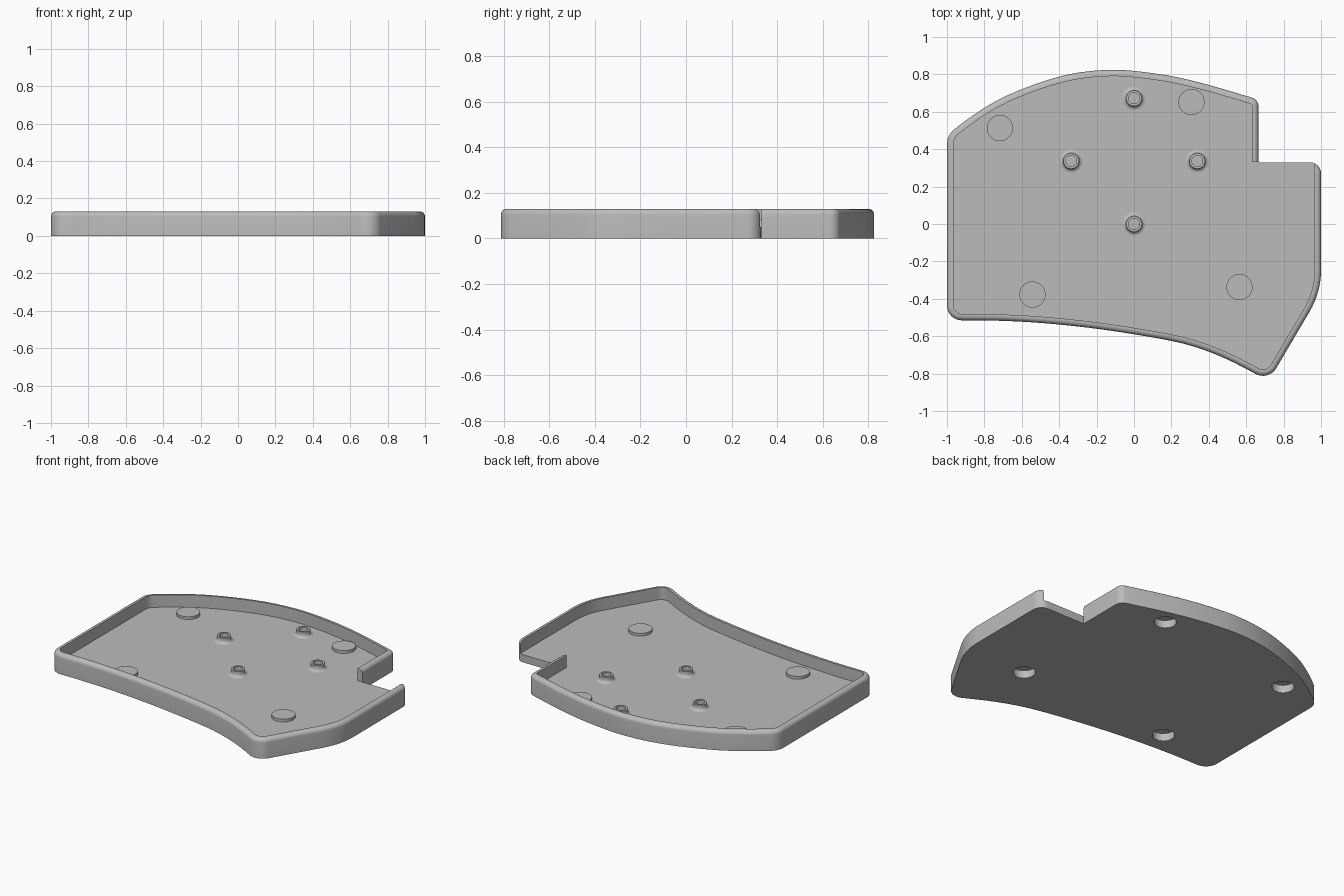
import bpy, bmesh, math
from mathutils import Vector

if "Cube" in bpy.data.objects:
    bpy.data.objects.remove(bpy.data.objects["Cube"], do_unlink=True)

FLOOR, TOP, WALL, ROUND = 0.05, 0.13, 0.034, 0.026

grey = bpy.data.materials.new("case grey")
grey.use_nodes = True
grey.diffuse_color = (0.5, 0.5, 0.5, 1)
grey.node_tree.nodes["Principled BSDF"].inputs["Base Color"].default_value = (0.5, 0.5, 0.5, 1)


def rounded(points, steps=8):
    """Round every corner by its own cut length; long cuts blend into a curve."""
    out = []
    for i, (x, y, cut) in enumerate(points):
        v = Vector((x, y))
        a = Vector(points[i - 1][:2]) - v
        b = Vector(points[(i + 1) % len(points)][:2]) - v
        if cut == 0:
            out.append(v)
            continue
        pa = v + a.normalized() * min(cut, a.length * 0.48)
        pb = v + b.normalized() * min(cut, b.length * 0.48)
        w = math.sin(a.angle(b) / 2)
        n = steps if cut < 1 else 3
        for k in range(n + 1):
            t = k / n
            c0, c1, c2 = (1 - t) ** 2, 2 * t * (1 - t) * w, t * t
            out.append((pa * c0 + v * c1 + pb * c2) / (c0 + c1 + c2))
    return out


def inset(loop, d):
    """Offset a counter-clockwise loop inwards with mitred corners."""
    out = []
    for i, p in enumerate(loop):
        u = (p - loop[i - 1]).normalized()
        w = (loop[(i + 1) % len(loop)] - p).normalized()
        n1, n2 = Vector((-u.y, u.x)), Vector((-w.y, w.x))
        out.append(p + (n1 + n2) * d / (1 + n1.dot(n2)))
    return out


def make_object(name, bm):
    bmesh.ops.recalc_face_normals(bm, faces=bm.faces)
    mesh = bpy.data.meshes.new(name)
    bm.to_mesh(mesh)
    bm.free()
    mesh.materials.append(grey)
    ob = bpy.data.objects.new(name, mesh)
    bpy.context.collection.objects.link(ob)
    return ob


def stack(name, layers):
    """Solid made from loops of equal length at rising heights."""
    bm = bmesh.new()
    rings = [[bm.verts.new((p.x, p.y, z)) for p in loop] for loop, z in layers]
    for lo, hi in zip(rings, rings[1:]):
        for i in range(len(lo)):
            bm.faces.new((lo[i - 1], lo[i], hi[i], hi[i - 1]))
    bm.faces.new(rings[0][::-1])
    bm.faces.new(rings[-1])
    return make_object(name, bm)


def lathe(name, profile, x, y):
    """Revolve a radius/height profile around a vertical axis."""
    bm = bmesh.new()
    vs = [bm.verts.new((r, 0, z)) for r, z in profile]
    es = [bm.edges.new(e) for e in zip(vs, vs[1:])]
    bmesh.ops.spin(bm, geom=vs + es, cent=(0, 0, 0), axis=(0, 0, 1),
                   angle=math.tau, steps=40, use_duplicate=False)
    bmesh.ops.remove_doubles(bm, verts=bm.verts, dist=1e-5)
    ob = make_object(name, bm)
    ob.location = (x, y, 0)
    smooth(ob)
    return ob


def smooth(ob):
    bpy.ops.object.select_all(action='DESELECT')
    ob.select_set(True)
    bpy.context.view_layer.objects.active = ob
    bpy.ops.object.shade_smooth_by_angle(angle=math.radians(30))


# Outline of the case, counter-clockwise from the notch; cut 1 = free curve
C = 1
EDGE = [
    (0.665, 0.665, 0.035), (0.4, 0.745, C), (0.2, 0.793, C), (0, 0.82, C),
    (-0.13, 0.827, C), (-0.32, 0.81, C), (-0.51, 0.757, C), (-0.72, 0.672, C),
    (-0.88, 0.57, C), (-1, 0.475, 0.05), (-1, -0.515, 0.08), (-0.75, -0.515, C),
    (-0.5, -0.527, C), (-0.2, -0.558, C), (0.1, -0.605, C), (0.3, -0.645, C),
    (0.5, -0.72, C), (0.72, -0.84, 0.08), (1, -0.365, 0.12)]
outline = rounded(EDGE + [(1, 0.33, 0.06), (0.665, 0.33, 0)])

# Tray body with a rounded top edge
layers = [(outline, 0)]
for k in range(7):
    a = k / 6 * math.pi / 2
    layers.append((inset(outline, ROUND * (1 - math.cos(a))),
                   TOP - ROUND * (1 - math.sin(a))))
tray = stack("tray_body", layers)

# Cavity, left open along the notch
y_open = 0.3305 + WALL
hollow = inset(rounded(EDGE + [(1, y_open, 0), (0.665, y_open, 0)]), WALL)
cutters = [stack("cavity_cutter", [(hollow, FLOOR), (hollow, TOP + 0.1)])]

# Foot recesses: a hole in the floor filled by a raised cap
FEET = [(-0.717, 0.513), (0.307, 0.652), (-0.543, -0.377), (0.564, -0.337)]
for x, y in FEET:
    circle = [Vector((x + 0.068 * math.cos(i * math.tau / 40),
                      y + 0.068 * math.sin(i * math.tau / 40))) for i in range(40)]
    cutters.append(stack("foot_cutter", [(circle, -0.1), (circle, 0.1)]))
    lathe("foot_cap", [(0, FLOOR), (0.066, FLOOR), (0.066, 0.0005), (0.07, 0.0005),
                       (0.07, FLOOR + 0.018), (0, FLOOR + 0.018)], x, y)

for cutter in cutters:
    mod = tray.modifiers.new("cut", 'BOOLEAN')
    mod.operation, mod.solver, mod.object = 'DIFFERENCE', 'EXACT', cutter
bpy.context.view_layer.update()
cut_mesh = bpy.data.meshes.new_from_object(
    tray.evaluated_get(bpy.context.evaluated_depsgraph_get()))
tray.modifiers.clear()
tray.data = cut_mesh
for cutter in cutters:
    bpy.data.objects.remove(cutter, do_unlink=True)
smooth(tray)

# Screw standoffs with flared bases
for x, y in [(0, 0.672), (-0.336, 0.337), (0.338, 0.337), (0, 0)]:
    flare = [(0.063 - 0.021 * math.sin(k * math.pi / 10),
              FLOOR + 0.021 * (1 - math.cos(k * math.pi / 10))) for k in range(6)]
    lathe("screw_standoff", [(0, FLOOR - 0.005), (0.063, FLOOR - 0.005)] + flare +
          [(0.042, FLOOR + 0.036), (0.029, FLOOR + 0.036),
           (0.029, FLOOR + 0.002), (0, FLOOR + 0.002)], x, y)
